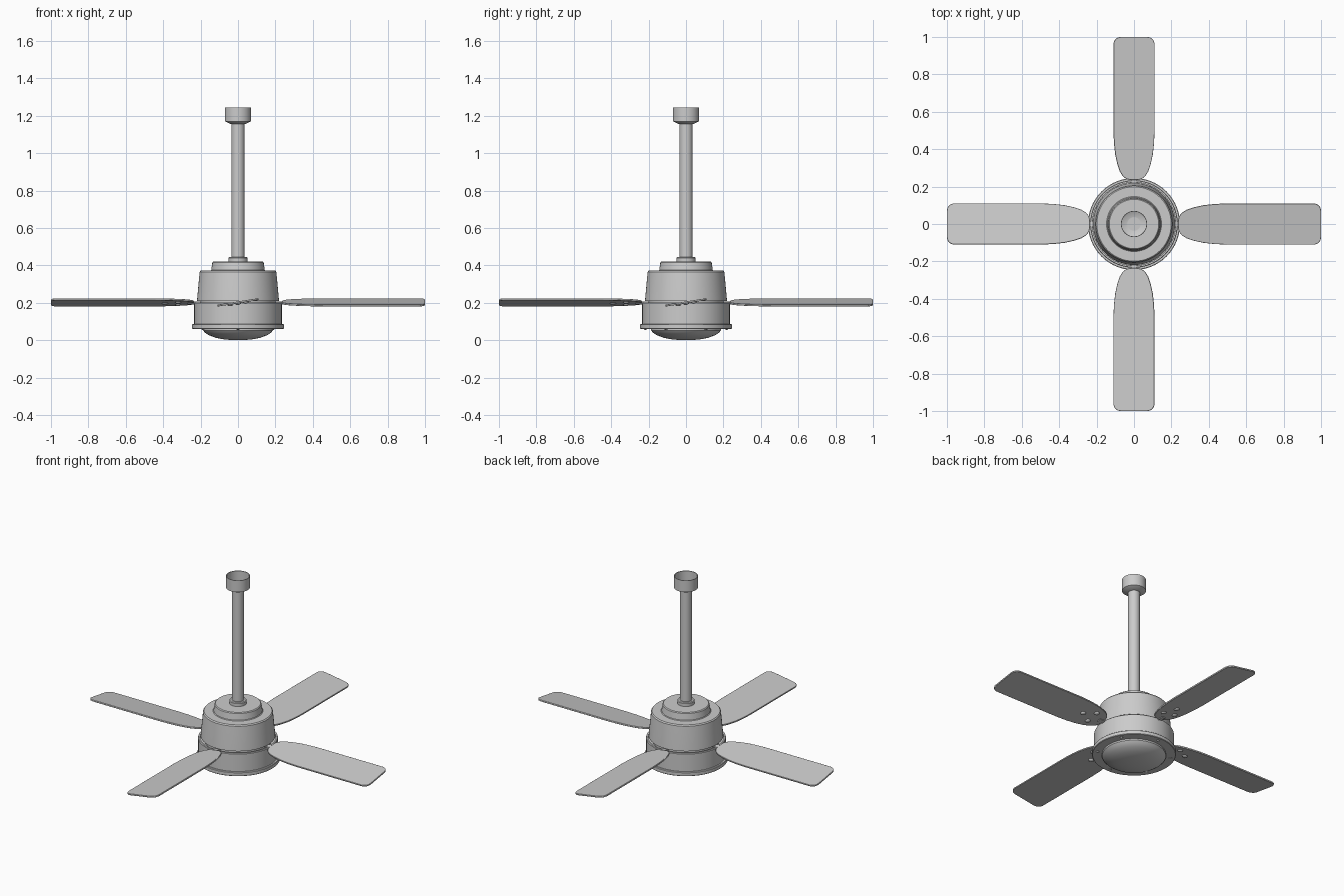
import bpy, bmesh, math
from mathutils import Matrix, Vector

if "Cube" in bpy.data.objects:
    bpy.data.objects.remove(bpy.data.objects["Cube"])


def finish(name, bm, angle=35):
    bmesh.ops.recalc_face_normals(bm, faces=bm.faces)
    me = bpy.data.meshes.new(name)
    bm.to_mesh(me)
    bm.free()
    ob = bpy.data.objects.new(name, me)
    bpy.context.collection.objects.link(ob)
    bpy.ops.object.select_all(action='DESELECT')
    ob.select_set(True)
    bpy.context.view_layer.objects.active = ob
    bpy.ops.object.shade_smooth_by_angle(angle=math.radians(angle))
    return ob


def lathe(name, profile, seg=64, angle=35):
    """Spin an (r, z) profile around the z axis."""
    bm = bmesh.new()
    vs = [bm.verts.new((r, 0, z)) for r, z in profile]
    edges = [bm.edges.new(p) for p in zip(vs, vs[1:])]
    bmesh.ops.spin(bm, geom=vs + edges, cent=(0, 0, 0), axis=(0, 0, 1),
                   angle=math.tau, steps=seg, use_duplicate=False)
    bmesh.ops.remove_doubles(bm, verts=bm.verts, dist=1e-5)
    return finish(name, bm, angle)


def slab(name, outline, z0, z1, bevel=0.0):
    """Extrude a flat outline between two heights."""
    bm = bmesh.new()
    f = bm.faces.new([bm.verts.new((x, y, z0)) for x, y in outline])
    ext = bmesh.ops.extrude_face_region(bm, geom=[f])
    top = [v for v in ext['geom'] if isinstance(v, bmesh.types.BMVert)]
    bmesh.ops.translate(bm, verts=top, vec=(0, 0, z1 - z0))
    ob = finish(name, bm)
    if bevel:
        m = ob.modifiers.new("edge_bevel", 'BEVEL')
        m.width, m.segments, m.limit_method = bevel, 2, 'ANGLE'
        m.angle_limit = math.radians(60)
    return ob


def screw(name, radius, height):
    """Low dome head pointing down from z = 0."""
    prof = [(radius * math.cos(a), -height * math.sin(a))
            for a in (i * math.pi / 8 for i in range(4))]
    return lathe(name, [(0, 0)] + prof + [(0, -height)], 16, 60)


# Ceiling cup (open at the top) and rod
lathe("ceiling_cup", [(0.034, 1.155), (0.04, 1.155), (0.07, 1.17), (0.07, 1.245),
                      (0.066, 1.245), (0.066, 1.173), (0.038, 1.16), (0.034, 1.16)])
lathe("down_rod", [(0, 0.41), (0.035, 0.41), (0.035, 1.162), (0, 1.162)])
lathe("rod_collar", [(0.03, 0.415), (0.051, 0.415), (0.051, 0.44), (0.047, 0.445), (0.03, 0.445)])

# Motor housing
lathe("housing_cap", [(0, 0.365), (0.147, 0.365), (0.147, 0.372), (0.143, 0.376),
                      (0.137, 0.416), (0.132, 0.421), (0, 0.421)])
lathe("upper_housing", [(0, 0.21), (0.219, 0.21), (0.218, 0.225), (0.205, 0.365),
                        (0.199, 0.372), (0, 0.372)])
lathe("motor_core", [(0, 0.15), (0.2, 0.15), (0.2, 0.215), (0, 0.215)])
lathe("lower_housing", [(0, 0.08), (0.234, 0.08), (0.234, 0.198), (0.231, 0.202),
                        (0.222, 0.202), (0.222, 0.185), (0, 0.185)])
lathe("bottom_flange", [(0, 0.064), (0.19, 0.064), (0.19, 0.06), (0.243, 0.06),
                        (0.246, 0.063), (0.246, 0.083), (0.243, 0.086), (0, 0.086)])
lathe("bottom_dome", [(0.187, 0.066), (0.187, 0.052), (0.176, 0.04), (0.155, 0.026),
                      (0.12, 0.013), (0.08, 0.005), (0.04, 0.001), (0, 0)])
for i in range(6):
    a = math.tau * (i + 0.5) / 6
    s = screw("flange_screw", 0.009, 0.005)
    s.location = (0.217 * math.cos(a), 0.217 * math.sin(a), 0.06)

# Blade outline: tapered rounded root, rounded tip corners
half = [(0.236, 0.02), (0.241, 0.042), (0.255, 0.06), (0.28, 0.076), (0.32, 0.09),
        (0.37, 0.101), (0.43, 0.108), (0.5, 0.111)]
half += [(0.96 + 0.04 * math.sin(t), 0.071 + 0.04 * math.cos(t))
         for t in (i * math.pi / 12 for i in range(7))]
outline = half + [(x, -y) for x, y in reversed(half)]
stem = [(0.15, -0.013), (0.27, -0.013), (0.27, 0.013), (0.15, 0.013)]

# Four pitched blades, each with a stem and three screws underneath
for i in range(4):
    place = (Matrix.Rotation(i * math.pi / 2, 4, 'Z') @ Matrix.Translation((0, 0, 0.202))
             @ Matrix.Rotation(math.radians(9), 4, 'X'))
    slab("blade", outline, -0.005, 0.005, 0.002).matrix_world = place
    slab("blade_stem", stem, -0.01, 0.002).matrix_world = place
    for x, y in ((0.32, 0.042), (0.32, -0.042), (0.39, 0)):
        s = screw("blade_screw", 0.016, 0.009)
        s.matrix_world = place @ Matrix.Translation((x, y, -0.005))
